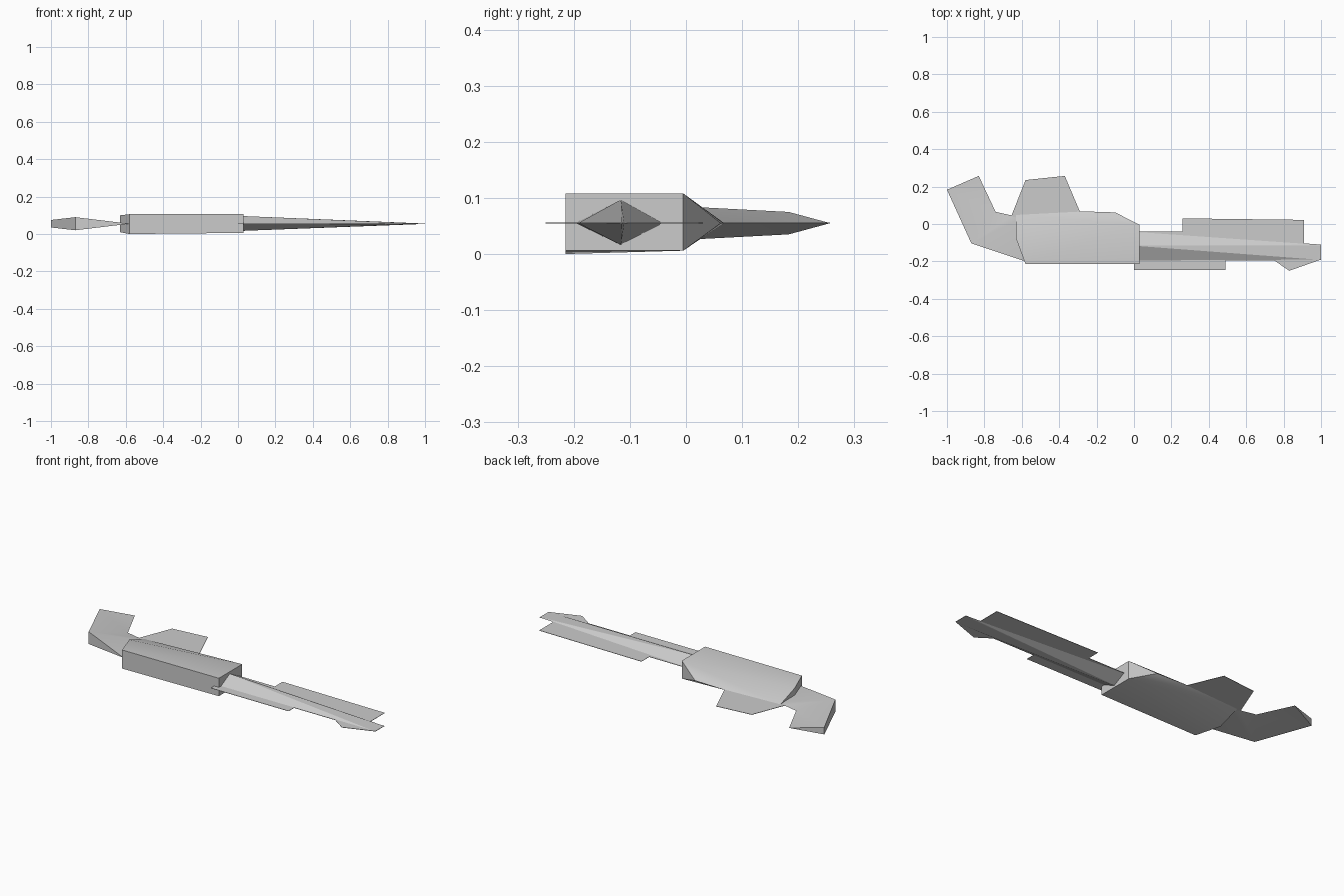
import bpy
import bmesh
import math

if "Cube" in bpy.data.objects:
    bpy.data.objects.remove(bpy.data.objects["Cube"])

MID = 0.055  # height of the centre plane

grey = bpy.data.materials.new("plain grey")
grey.use_nodes = True
grey.diffuse_color = (0.6, 0.6, 0.6, 1)
bsdf = grey.node_tree.nodes["Principled BSDF"]
bsdf.inputs["Base Color"].default_value = (0.6, 0.6, 0.6, 1)
bsdf.inputs["Roughness"].default_value = 0.7


def finish(name, bm, smooth=False):
    bmesh.ops.recalc_face_normals(bm, faces=bm.faces)
    mesh = bpy.data.meshes.new(name)
    bm.to_mesh(mesh)
    bm.free()
    mesh.materials.append(grey)
    obj = bpy.data.objects.new(name, mesh)
    bpy.context.collection.objects.link(obj)
    if smooth:
        bpy.ops.object.select_all(action='DESELECT')
        obj.select_set(True)
        bpy.context.view_layer.objects.active = obj
        bpy.ops.object.shade_smooth_by_angle(angle=math.radians(20))
    return obj


def hull(name, points, smooth=False):
    bm = bmesh.new()
    for p in points:
        bm.verts.new(p)
    bmesh.ops.convex_hull(bm, input=bm.verts)
    bmesh.ops.dissolve_limit(bm, angle_limit=math.radians(0.5),
                             verts=bm.verts, edges=bm.edges)
    return finish(name, bm, smooth)


def plate(name, outline, thick=0.002):
    bm = bmesh.new()
    face = bm.faces.new([bm.verts.new((x, y, MID - thick / 2)) for x, y in outline])
    new = bmesh.ops.extrude_face_region(bm, geom=[face])["geom"]
    bmesh.ops.translate(bm, vec=(0, 0, thick),
                        verts=[v for v in new if isinstance(v, bmesh.types.BMVert)])
    return finish(name, bm)


# Main body: boxy front, sloping to a sharp rear edge
hull("body", [
    (0.03, -0.215, 0.108), (0.03, -0.215, 0.006),
    (0.03, -0.005, 0.108), (0.03, -0.005, 0.006),
    (-0.58, -0.215, 0.106), (-0.58, -0.215, 0.0),
    (-0.63, -0.08, 0.1), (-0.63, -0.08, 0.01),
    (-0.63, 0.05, MID), (-0.29, 0.068, MID), (-0.1, 0.062, MID),
], smooth=True)

# Long spike with a diamond section, flattening toward the tip
hull("spike", [
    (0.0, -0.197, MID), (0.0, -0.04, MID),
    (0.0, -0.116, 0.097), (0.0, -0.116, 0.016),
    (1.0, -0.192, MID), (1.0, -0.11, MID),
    (1.0, -0.114, MID + 0.001), (1.0, -0.114, MID - 0.001),
])

# Thin stepped blade running along the spike
plate("blade", [
    (0.0, -0.04), (0.26, -0.04), (0.26, 0.03), (0.91, 0.022),
    (0.91, -0.11), (1.0, -0.11), (1.0, -0.19), (0.83, -0.25),
    (0.75, -0.195), (0.49, -0.195), (0.49, -0.245), (0.0, -0.245),
])

# Thin fin behind the body
plate("rear_fin", [
    (-0.655, 0.045), (-0.58, 0.235), (-0.37, 0.257), (-0.29, 0.068),
    (-0.3, 0.0), (-0.6, 0.0),
])

# Hooked stock: thick outer wall tapering to a sharp inner edge
bm = bmesh.new()
inner = [bm.verts.new((x, y, MID)) for x, y in
         [(-0.58, -0.2), (-0.6, 0.035), (-0.65, 0.045), (-0.74, 0.065), (-0.83, 0.257)]]
start, root, notch, elbow, tip = inner
walls = []
for side in (1, -1):
    bend = bm.verts.new((-0.87, -0.103, MID + side * 0.035))
    end = bm.verts.new((-1.0, 0.183, MID + side * 0.02))
    for tri in [(start, bend, root), (root, bend, notch), (notch, bend, elbow),
                (elbow, bend, end), (elbow, end, tip)]:
        bm.faces.new(tri)
    walls.append((bend, end))
(bend_a, end_a), (bend_b, end_b) = walls
bm.faces.new((start, bend_a, bend_b))
bm.faces.new((bend_a, end_a, end_b, bend_b))
bm.faces.new((end_a, tip, end_b))
finish("stock", bm, smooth=True)
